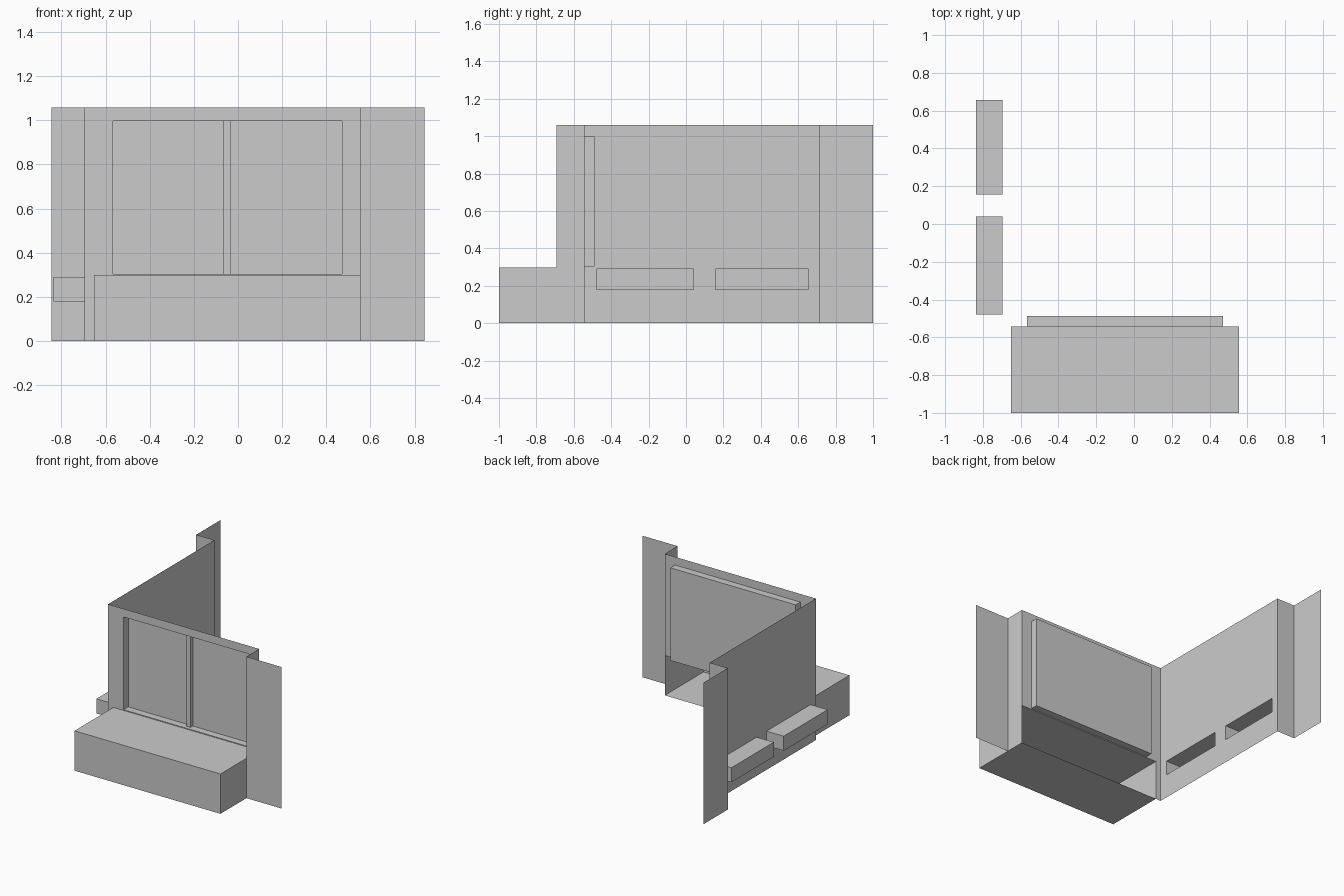
import bpy, bmesh
from mathutils import Vector

if "Cube" in bpy.data.objects:
    bpy.data.objects.remove(bpy.data.objects["Cube"])

H = 1.058             # wall height
WX, WY = -0.695, -0.542   # planes of the side wall and front wall
ZL = 0.298            # ledge height


def finish(name, bm):
    bmesh.ops.remove_doubles(bm, verts=bm.verts, dist=1e-5)
    me = bpy.data.meshes.new(name)
    bm.to_mesh(me)
    bm.free()
    ob = bpy.data.objects.new(name, me)
    bpy.context.collection.objects.link(ob)
    return ob


def wall(name, p0, p1, holes=()):
    """Thin upright sheet from p0 to p1 with rectangular holes (u0, u1, z0, z1)."""
    a, b = Vector(p0), Vector(p1)
    length, d = (b - a).length, (b - a).normalized()
    us = sorted({0, length, *[u for h in holes for u in h[:2]]})
    zs = sorted({0, H, *[z for h in holes for z in h[2:]]})
    bm = bmesh.new()
    for u0, u1 in zip(us, us[1:]):
        for z0, z1 in zip(zs, zs[1:]):
            u, z = (u0 + u1) / 2, (z0 + z1) / 2
            if any(h[0] < u < h[1] and h[2] < z < h[3] for h in holes):
                continue
            bm.faces.new([bm.verts.new((*(a + d * t), k)) for t, k in
                          ((u0, z0), (u1, z0), (u1, z1), (u0, z1))])
    bmesh.ops.remove_doubles(bm, verts=bm.verts, dist=1e-5)
    bmesh.ops.dissolve_limit(bm, angle_limit=0.01, verts=bm.verts, edges=bm.edges)
    return finish(name, bm)


def open_box(name, lo, hi, open_dir):
    """Thin-walled box without the face that points along open_dir."""
    lo, hi = Vector(lo), Vector(hi)
    bm = bmesh.new()
    bmesh.ops.create_cube(bm, size=1)
    bm.normal_update()
    bmesh.ops.delete(bm, geom=[f for f in bm.faces if f.normal.dot(Vector(open_dir)) > 0.9],
                     context='FACES')
    bmesh.ops.scale(bm, vec=hi - lo, verts=bm.verts)
    bmesh.ops.translate(bm, vec=(lo + hi) / 2, verts=bm.verts)
    return finish(name, bm)


# Front wall with window and ledge openings, then its stepped-out wing
LX0, LX1 = -0.652, 0.555
wx0, wx1, wz0, wz1, wy = -0.566, 0.47, 0.304, 0.997, -0.488
wall("front_wall", (WX, WY), (LX1, WY),
     [(LX0 - WX, LX1 - WX, 0, ZL), (wx0 - WX, wx1 - WX, wz0, wz1)])
wall("front_wall_return", (LX1, WY), (LX1, -0.693))
wall("front_wing", (LX1, -0.693), (0.845, -0.693))

# Side wall with two niche openings, then its stepped-out wing
niches = [(-0.479, 0.04), (0.157, 0.656)]
NZ0, NZ1 = 0.18, 0.289
wall("side_wall", (WX, 0.713), (WX, WY),
     [(0.713 - y1, 0.713 - y0, NZ0, NZ1) for y0, y1 in niches])
wall("side_wall_return", (-0.845, 0.713), (WX, 0.713))
wall("side_wing", (-0.845, 1.0), (-0.845, 0.713))

# Niches, open toward the room
for i, (y0, y1) in enumerate(niches):
    open_box(f"wall_niche_{i + 1}", (-0.836, y0, NZ0), (WX, y1, NZ1), (1, 0, 0))

# Projecting ledge, open toward the room
open_box("window_ledge", (LX0, -1.0, 0), (LX1, WY, ZL), (0, 1, 0))

# Window recess, open toward the front, with normals facing in
recess = open_box("window_recess", (wx0, WY, wz0), (wx1, wy, wz1), (0, -1, 0))
recess.data.flip_normals()

# Half-depth mullion between the panes
bm = bmesh.new()
my = -0.515
prof = [(-0.067, wy), (-0.067, my), (-0.032, my), (-0.032, wy)]
for p, q in zip(prof, prof[1:]):
    bm.faces.new([bm.verts.new(v) for v in
                  ((*p, wz0), (*q, wz0), (*q, wz1), (*p, wz1))])
finish("window_mullion", bm)
